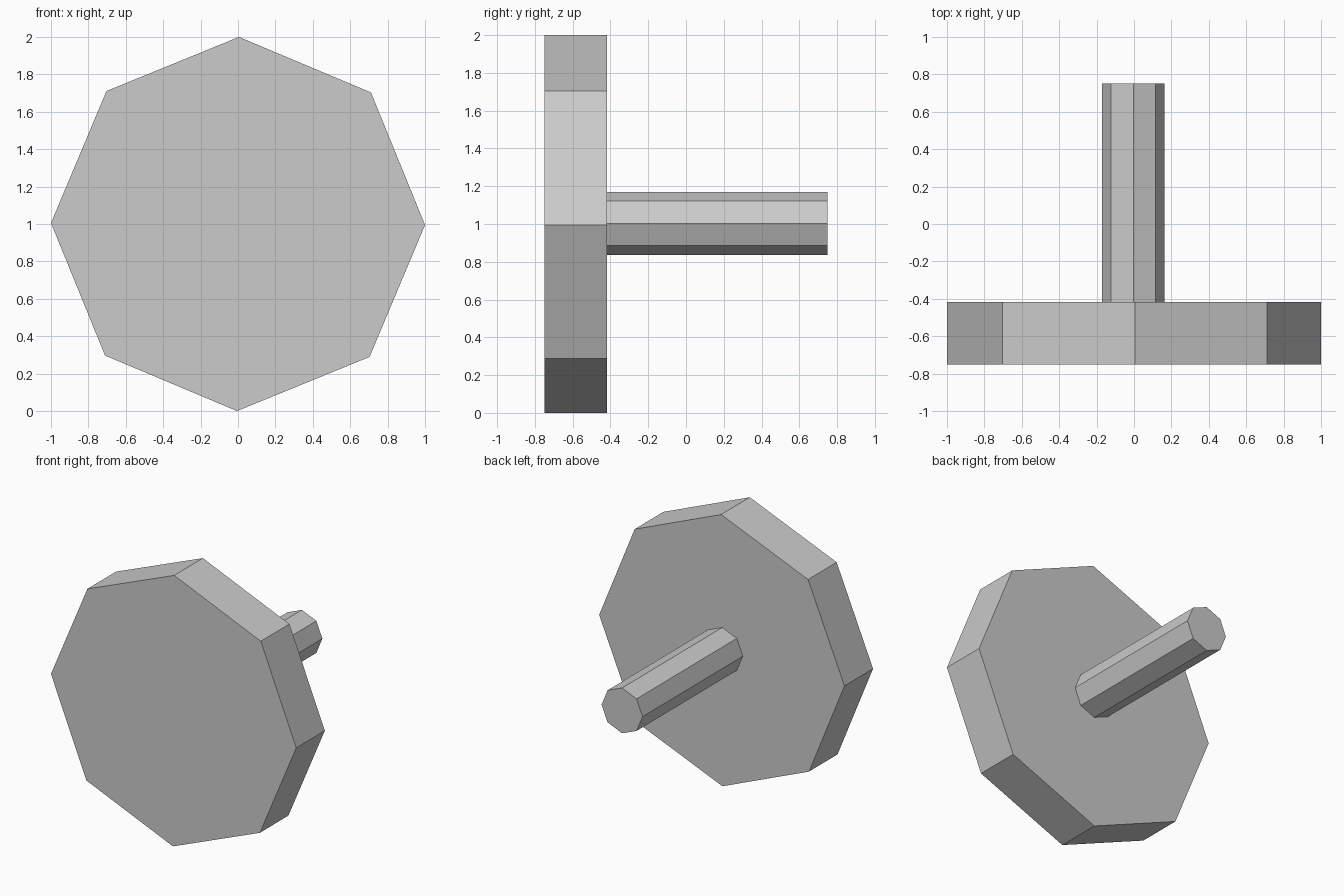
import bpy
from math import radians

cube = bpy.data.objects.get("Cube")
if cube:
    bpy.data.objects.remove(cube, do_unlink=True)

# Single plain grey
grey = bpy.data.materials.new("grey")
grey.use_nodes = True
colour = (0.6, 0.6, 0.6, 1)
grey.diffuse_color = colour
grey.node_tree.nodes["Principled BSDF"].inputs["Base Color"].default_value = colour


def octagon_bar(name, radius, y_front, y_back, x, z, turn):
    """Eight-sided bar lying along y with a corner at the top."""
    bpy.ops.mesh.primitive_cylinder_add(
        vertices=8, radius=radius, depth=y_back - y_front,
        location=(x, (y_front + y_back) / 2, z),
        rotation=(radians(90), radians(turn), 0))
    bar = bpy.context.object
    bar.name = name
    bar.data.materials.append(grey)
    return bar


# Wide flat head
octagon_bar("head_disc", 1.0, -0.75, -0.417, 0, 1, 0.3)

# Thin shaft behind it
octagon_bar("shaft", 0.167, -0.417, 0.75, -0.004, 1.003, 0)
